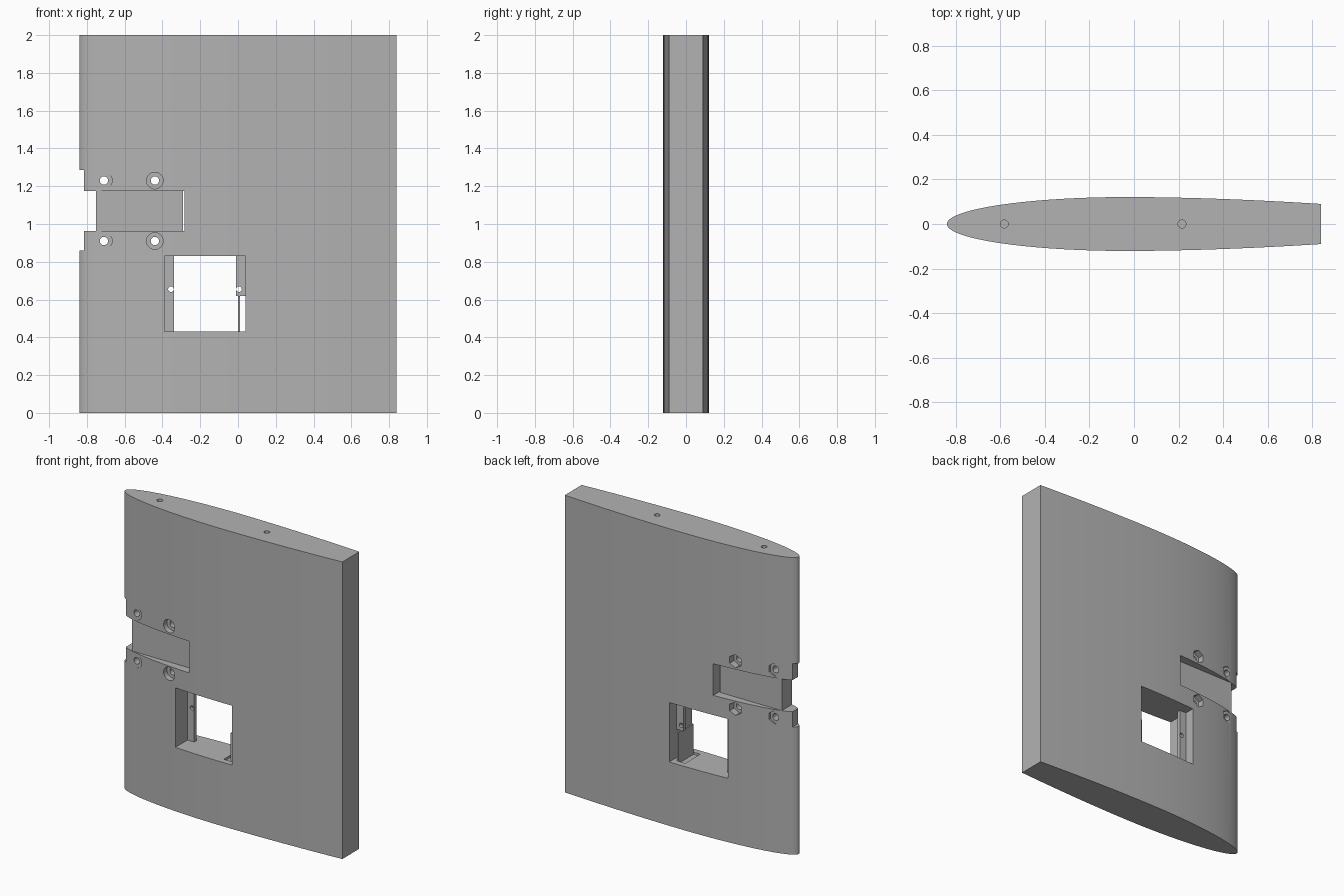
import bpy, bmesh, math
from mathutils import Matrix, Vector

if "Cube" in bpy.data.objects:
    bpy.data.objects.remove(bpy.data.objects["Cube"], do_unlink=True)

grey = bpy.data.materials.new("plain_grey")
grey.use_nodes = True
colour = (0.45, 0.45, 0.45, 1)
grey.diffuse_color = colour
grey.node_tree.nodes["Principled BSDF"].inputs["Base Color"].default_value = colour


def finish(name, bm):
    bmesh.ops.recalc_face_normals(bm, faces=bm.faces)
    mesh = bpy.data.meshes.new(name)
    bm.to_mesh(mesh)
    bm.free()
    mesh.materials.append(grey)
    obj = bpy.data.objects.new(name, mesh)
    bpy.context.collection.objects.link(obj)
    return obj


def box(name, x, y, z):
    bm = bmesh.new()
    bmesh.ops.create_cube(bm, size=1)
    lo, hi = (Vector(p) for p in zip(x, y, z))
    size = hi - lo
    bmesh.ops.transform(bm, verts=bm.verts, matrix=Matrix.Translation((lo + hi) / 2) @ Matrix.Diagonal((*size, 1)))
    return finish(name, bm)


def rod(name, start, end, radius, sides=32):
    a, b = Vector(start), Vector(end)
    turn = (b - a).to_track_quat('Z', 'Y').to_matrix().to_4x4()
    bm = bmesh.new()
    bmesh.ops.create_cone(bm, cap_ends=True, segments=sides, radius1=radius, radius2=radius,
                          depth=(b - a).length, matrix=Matrix.Translation((a + b) / 2) @ turn)
    return finish(name, bm)


def cut(target, cutter):
    mod = target.modifiers.new("cut", 'BOOLEAN')
    mod.operation, mod.solver, mod.object = 'DIFFERENCE', 'EXACT', cutter
    bpy.context.view_layer.objects.active = target
    bpy.ops.object.modifier_apply(modifier=mod.name)
    bpy.data.objects.remove(cutter, do_unlink=True)


# Foil section: elliptical nose, gently tapering tail
NOSE, TAIL, MID, HALF = -0.84, 0.84, -0.03, 0.121
upper = []
for i in range(1, 33):
    t = math.pi / 2 * i / 32
    upper.append((MID + (NOSE - MID) * math.cos(t), HALF * math.sin(t)))
for i in range(1, 17):
    s = i / 16
    upper.append((MID + (TAIL - MID) * s, HALF - 0.031 * s ** 1.8))
outline = [(NOSE, 0)] + upper + [(x, -y) for x, y in reversed(upper)]
bm = bmesh.new()
base = bm.faces.new([bm.verts.new((x, y, 0)) for x, y in outline])
top = bmesh.ops.extrude_face_region(bm, geom=[base])["geom"]
bmesh.ops.translate(bm, vec=(0, 0, 2), verts=[v for v in top if isinstance(v, bmesh.types.BMVert)])
foil = finish("foil_body", bm)

# Nose notch, bracket slot and window
cut(foil, box("notch", (-1, -0.815), (-0.3, 0.3), (0.86, 1.285)))
cut(foil, box("slot", (-1, -0.283), (-0.3, 0.3), (0.962, 1.175)))
cut(foil, box("window", (-0.39, 0.04), (-0.3, 0.3), (0.43, 0.83)))
cut(foil, box("floor_pocket", (-0.05, 0.0), (-0.08, 0.08), (0.415, 0.5)))

# Screw holes: round counterbores in front, hexagonal nut pockets behind
for x in (-0.71, -0.44):
    for z in (0.91, 1.23):
        cut(foil, rod("bore", (x, -0.3, z), (x, 0.3, z), 0.022))
        cut(foil, rod("counterbore", (x, -0.3, z), (x, -0.065, z), 0.044))
        cut(foil, rod("nut_pocket", (x, 0.06, z), (x, 0.3, z), 0.045, 6))

# Blind holes in the upper end
for x in (-0.582, 0.215):
    cut(foil, rod("end_hole", (x, 0, 1.7), (x, 0, 2.1), 0.018))

# Slot web and window mounting ledges
parts = [foil, box("slot_web", (-0.752, -0.291), (-0.055, 0.055), (0.962, 1.175))]
for name, x, z0, hole in (("nose_side_ledge", (-0.39, -0.34), 0.43, -0.355),
                          ("tail_side_ledge", (-0.01, 0.04), 0.62, 0.005)):
    ledge = box(name, x, (0.02, 0.042), (z0, 0.83))
    cut(ledge, rod("ledge_hole", (hole, -0.1, 0.655), (hole, 0.1, 0.655), 0.015))
    parts.append(ledge)
parts.append(box("window_divider", (0.0, 0.01), (-0.08, 0.08), (0.415, 0.62)))

# Smooth the curved skin while keeping edges crisp
bpy.ops.object.select_all(action='DESELECT')
for part in parts:
    part.select_set(True)
bpy.context.view_layer.objects.active = foil
bpy.ops.object.shade_smooth_by_angle(angle=math.radians(25))
